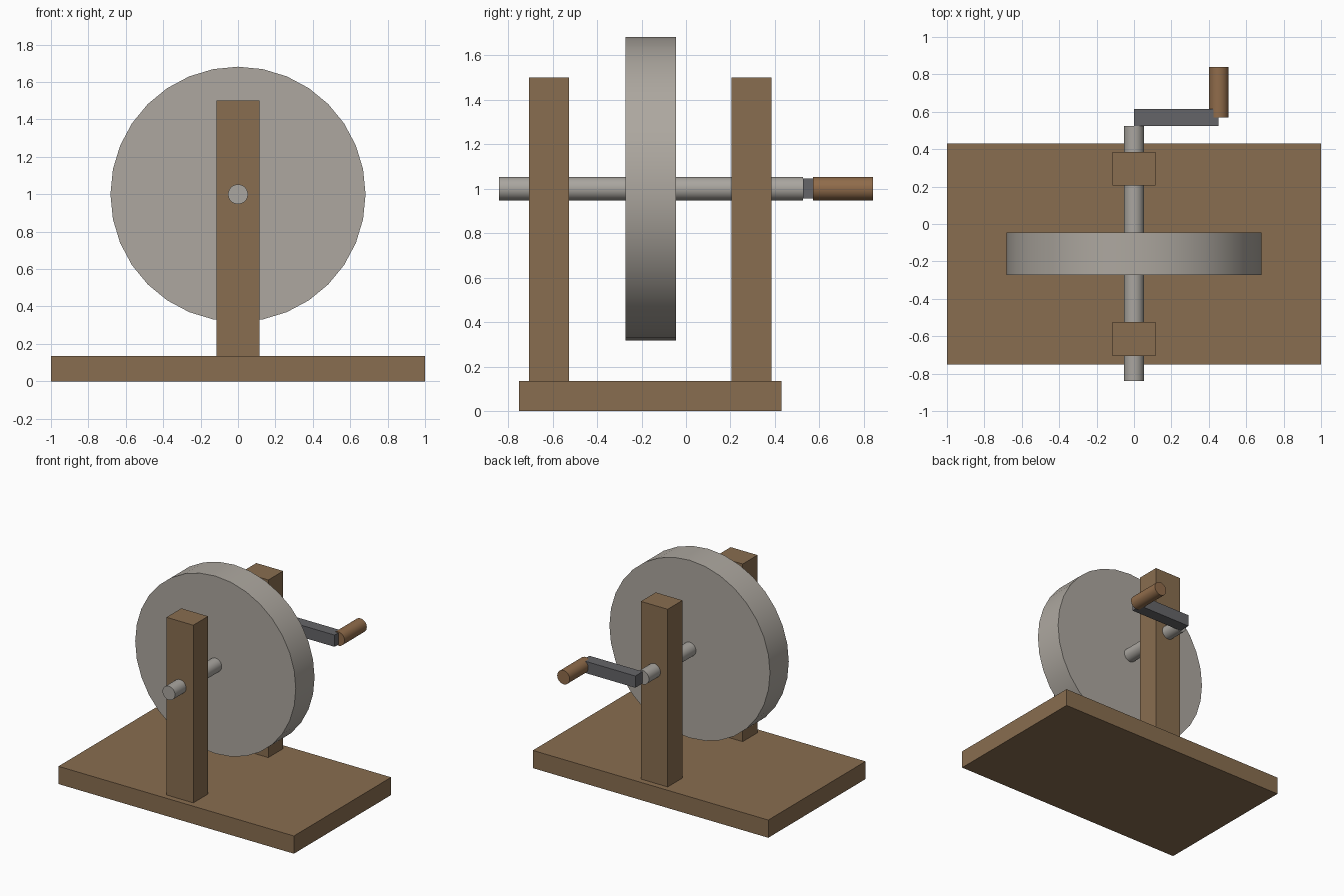
import bpy
import math

cube = bpy.data.objects.get("Cube")
if cube:
    bpy.data.objects.remove(cube, do_unlink=True)


def material(name, color):
    mat = bpy.data.materials.new(name)
    mat.use_nodes = True
    mat.diffuse_color = (*color, 1)
    mat.node_tree.nodes["Principled BSDF"].inputs["Base Color"].default_value = (*color, 1)
    return mat


wood = material("brown wood", (0.25, 0.155, 0.08))
grip_wood = material("warm handle wood", (0.28, 0.15, 0.07))
stone = material("pale grey stone", (0.42, 0.39, 0.35))
steel = material("light steel", (0.40, 0.38, 0.35))
iron = material("dark iron", (0.13, 0.13, 0.14))


def box(name, low, high, mat):
    """Box between two opposite corners."""
    center = [(a + b) / 2 for a, b in zip(low, high)]
    bpy.ops.mesh.primitive_cube_add(size=1, location=center)
    obj = bpy.context.object
    obj.name = name
    obj.scale = [b - a for a, b in zip(low, high)]
    bpy.ops.object.transform_apply(location=False, rotation=False, scale=True)
    obj.data.materials.append(mat)
    return obj


def rod(name, x, y0, y1, radius, sides, mat):
    """Smooth cylinder lying along y at axle height."""
    bpy.ops.mesh.primitive_cylinder_add(
        vertices=sides, radius=radius, depth=y1 - y0,
        location=(x, (y0 + y1) / 2, AXLE_Z), rotation=(math.pi / 2, 0, 0))
    obj = bpy.context.object
    obj.name = name
    obj.data.materials.append(mat)
    bpy.ops.object.shade_smooth_by_angle(angle=math.radians(40))
    return obj


AXLE_Z = 1.0
BASE_TOP = 0.136

# Wooden frame
box("base_board", (-1, -0.75, 0), (1, 0.43, BASE_TOP), wood)
for name, y in (("front_post", -0.705), ("back_post", 0.205)):
    box(name, (-0.114, y, BASE_TOP), (0.114, y + 0.18, 1.5), wood)

# Grinding wheel on its axle
rod("grinding_wheel", 0, -0.273, -0.045, 0.682, 32, stone)
rod("axle", 0, -0.84, 0.525, 0.053, 32, steel)

# Crank arm and grip
box("crank_arm", (0, 0.525, AXLE_Z - 0.045), (0.453, 0.615, AXLE_Z + 0.045), iron)
rod("crank_handle", 0.453, 0.57, 0.84, 0.053, 32, grip_wood)
